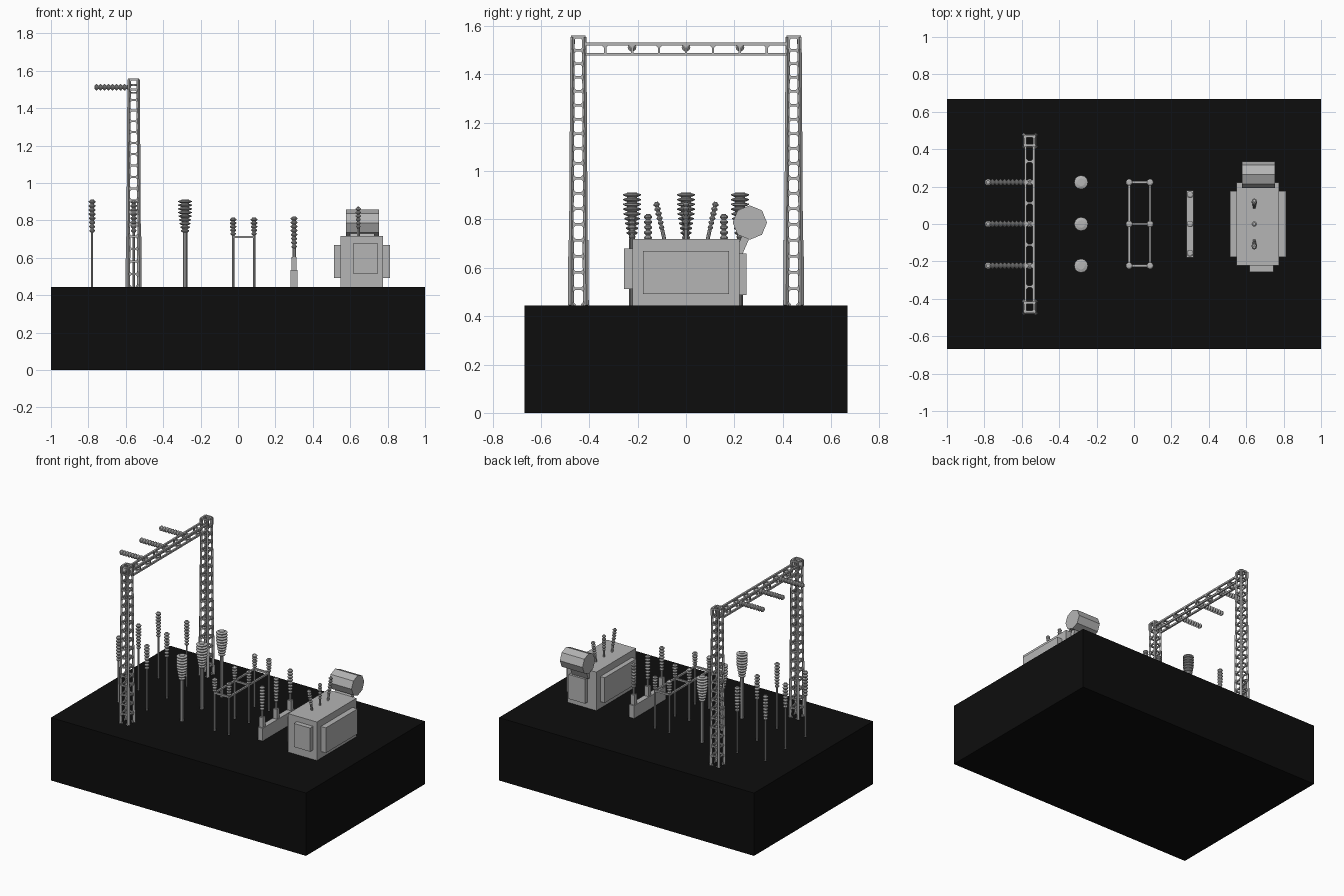
import bpy, bmesh, math
from mathutils import Vector, Matrix

if "Cube" in bpy.data.objects:
    bpy.data.objects.remove(bpy.data.objects["Cube"])


def material(name, v):
    m = bpy.data.materials.new(name)
    m.diffuse_color = (v, v, v, 1)
    m.use_nodes = True
    m.node_tree.nodes["Principled BSDF"].inputs["Base Color"].default_value = m.diffuse_color
    return m


BLACK = material("black ground", 0.004)
GREY = material("light grey metal", 0.46)
G = 0.445  # ground level


def finish(bm, name, mat=GREY):
    bmesh.ops.recalc_face_normals(bm, faces=bm.faces)
    me = bpy.data.meshes.new(name)
    bm.to_mesh(me)
    bm.free()
    me.materials.append(mat)
    ob = bpy.data.objects.new(name, me)
    bpy.context.collection.objects.link(ob)
    return ob


def box(bm, x0, x1, y0, y1, z0, z1):
    m = Matrix.Translation(((x0 + x1) / 2, (y0 + y1) / 2, (z0 + z1) / 2))
    m = m @ Matrix.Diagonal((x1 - x0, y1 - y0, z1 - z0, 1))
    return bmesh.ops.create_cube(bm, size=1, matrix=m)["verts"]


def aim(a, b):
    a, b = Vector(a), Vector(b)
    d = b - a
    return d.length, Matrix.Translation(a) @ d.to_track_quat('Z', 'Y').to_matrix().to_4x4()


def bar(bm, a, b, w):
    """Square bar between two points."""
    length, m = aim(a, b)
    bmesh.ops.create_cube(bm, size=1, matrix=m @ Matrix.Translation((0, 0, length / 2))
                          @ Matrix.Diagonal((w, w, length, 1)))


def lathe(bm, a, b, profile, sides=10):
    """Profile of (radius, distance) revolved about the line from a to b."""
    _, m = aim(a, b)
    rings = [[bm.verts.new(m @ Vector((r * math.cos(2 * math.pi * i / sides),
                                       r * math.sin(2 * math.pi * i / sides), h)))
              for i in range(sides)] for r, h in profile]
    for lo, hi in zip(rings, rings[1:]):
        for i in range(sides):
            j = (i + 1) % sides
            bm.faces.new((lo[i], lo[j], hi[j], hi[i]))
    bm.faces.new(rings[0][::-1])
    bm.faces.new(rings[-1])


def insulator(bm, a, b, r, ribs, core=0.55, foot=1.0, sides=10):
    """Stack of sheds; foot scales the lowest shed."""
    length, _ = aim(a, b)
    p = length / ribs
    prof = []
    for i in range(ribs):
        s = r * (foot + (1 - foot) * min(1, i / (ribs * 0.5)))
        prof += [(s * core, p * i), (s, p * (i + 0.35)),
                 (s, p * (i + 0.6)), (s * core, p * (i + 0.85))]
    lathe(bm, a, b, prof + [(r * core, length)], sides)


def post(bm, x, y, z0, z1, z2, pole, r, ribs, foot=0.8, sides=10):
    """Pole from z0 to z1, insulator from z1 to z2."""
    lathe(bm, (x, y, z0), (x, y, z1), [(pole, 0), (pole, z1 - z0)], 8)
    insulator(bm, (x, y, z1), (x, y, z2), r, ribs, foot=foot, sides=sides)


def panel(bm, p, q, r, s, w):
    """Rung-to-rung lattice cell p,q (bottom) r,s (top) with corner gussets."""
    bar(bm, r, s, w)
    c = [Vector(v) for v in (p, q, s, r)]
    k = 0.3 * min((c[1] - c[0]).length, (c[2] - c[1]).length)
    for i in range(4):
        u = (c[i - 1] - c[i]).normalized()
        v = (c[(i + 1) % 4] - c[i]).normalized()
        bar(bm, c[i] + u * k, c[i] + v * k, w * 0.7)


# ground slab
bm = bmesh.new()
box(bm, -1, 1, -0.667, 0.667, 0, G)
finish(bm, "ground_slab", BLACK)

# lattice towers
TX, TY, TOP, N = -0.558, 0.445, 1.56, 18
CORNERS = ((-1, -1), (1, -1), (1, 1), (-1, 1))
for side, label in ((-1, "front"), (1, "back")):
    bm = bmesh.new()

    def corner(i, level):
        t = level / N
        h = 0.031 - 0.007 * t
        sx, sy = CORNERS[i % 4]
        z = G + (TOP - 0.006 - G) * (t * 1.12 - 0.12 * t * t)
        return Vector((TX + sx * h, side * TY + sy * h, z))

    for i in range(4):
        bar(bm, corner(i, 0), corner(i, N), 0.013)
        for k in range(N):
            panel(bm, corner(i, k), corner(i + 1, k),
                  corner(i, k + 1), corner(i + 1, k + 1), 0.010)
    # square collar on the top
    for i in range(4):
        bar(bm, corner(i, N) + Vector((0, 0, -0.05)), corner(i, N), 0.016)
        bar(bm, corner(i, N), corner(i + 1, N), 0.012)
    # foot sleeves
    for i in range(4):
        bar(bm, corner(i, 0), corner(i, 4), 0.017)
    finish(bm, label + "_lattice_tower")

# lattice beam between the towers
bm = bmesh.new()
BX, BZ = (-0.58, -0.536), (1.483, 1.525)
for x in BX:
    for z in BZ:
        bar(bm, (x, -0.42, z), (x, 0.42, z), 0.012)
for k in range(-3, 4):
    y = k * 0.1115
    for x in BX:
        bar(bm, (x, y, BZ[0]), (x, y, BZ[1]), 0.010)
        for d in (-1, 1):
            bar(bm, (x, y, BZ[1] - 0.014), (x, y + d * 0.014, BZ[1]), 0.007)
    for z in BZ:
        bar(bm, (BX[0], y, z), (BX[1], y, z), 0.010)
        for x, d in ((BX[0], 1), (BX[1], -1)):
            for e in (-1, 1):
                bar(bm, (x, y + e * 0.014, z), (x + d * 0.014, y, z), 0.007)
finish(bm, "lattice_beam")

ROWS = (-0.223, 0, 0.223)

# horizontal line insulators on the beam
bm = bmesh.new()
for y in ROWS:
    insulator(bm, (-0.575, y, 1.512), (-0.768, y, 1.512), 0.018, 9)
finish(bm, "line_insulators")

# thin posts, two rows
bm = bmesh.new()
for x in (-0.78, -0.558):
    for y in ROWS:
        post(bm, x, y, G, 0.735, 0.912, 0.006, 0.018, 8)
finish(bm, "thin_insulator_posts")

# large posts
bm = bmesh.new()
for y in ROWS:
    post(bm, -0.283, y, G, 0.735, 0.912, 0.012, 0.037, 9, foot=0.6, sides=12)
finish(bm, "large_insulator_posts")

# switch frame: posts joined by rails
bm = bmesh.new()
FX = (-0.026, 0.086)
for x in FX:
    bar(bm, (x, ROWS[0], 0.712), (x, ROWS[2], 0.712), 0.012)
    for y in ROWS:
        post(bm, x, y, G, 0.72, 0.815, 0.007, 0.018, 5)
for y in ROWS:
    bar(bm, (FX[0], y, 0.712), (FX[1], y, 0.712), 0.012)
finish(bm, "switch_frame")

# breaker: low wall, three pedestals, three insulators
bm = bmesh.new()
box(bm, 0.281, 0.319, -0.18, 0.18, G, 0.535)
for y in (-0.157, 0, 0.157):
    box(bm, 0.286, 0.314, y - 0.014, y + 0.014, 0.535, 0.605)
    post(bm, 0.30, y, 0.605, 0.65, 0.822, 0.009, 0.018, 8)
finish(bm, "breaker")

# transformer tank and side radiators
bm = bmesh.new()
box(bm, 0.548, 0.774, -0.222, 0.222, G, 0.718)
finish(bm, "transformer_body")

bm = bmesh.new()
box(bm, 0.514, 0.548, -0.177, 0.177, 0.492, 0.67)
box(bm, 0.774, 0.813, -0.177, 0.177, 0.492, 0.67)
box(bm, 0.617, 0.745, -0.256, -0.222, 0.513, 0.68)
box(bm, 0.617, 0.745, 0.222, 0.25, 0.487, 0.66)
finish(bm, "transformer_radiators")

# eight-sided oil tank on a sloped bracket
bm = bmesh.new()
lathe(bm, (0.577, 0.264, 0.787), (0.755, 0.264, 0.787), [(0.071, 0), (0.071, 0.178)], 8)
finish(bm, "oil_tank")

bm = bmesh.new()
verts = box(bm, 0.60, 0.73, 0.20, 0.235, 0.66, 0.74)
for v in verts:
    if v.co.z > 0.7:
        v.co.y += 0.035
finish(bm, "oil_tank_bracket")

# three bushings fanned out on the transformer
bm = bmesh.new()
for s in (-1, 0, 1):
    a = Vector((0.643, s * 0.088, 0.71))
    b = Vector((0.643, s * 0.124, 0.872))
    mid = a.lerp(b, 0.3)
    lathe(bm, a, mid, [(0.008, 0), (0.008, (mid - a).length)], 8)
    insulator(bm, mid, b, 0.014, 6, foot=0.8)
finish(bm, "transformer_bushings")
